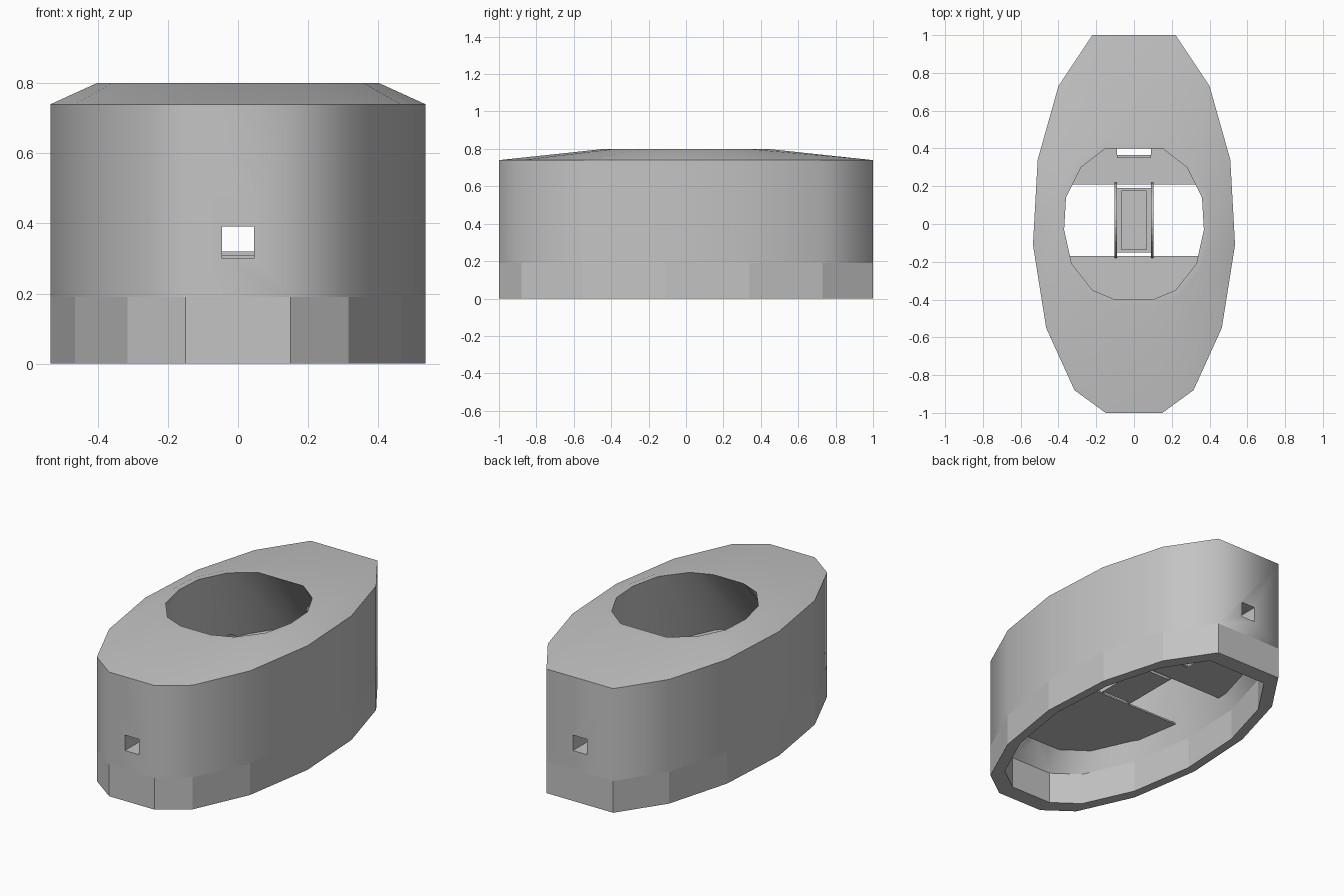
import bpy, bmesh, math
from mathutils import Vector

cube = bpy.data.objects.get("Cube")
if cube:
    bpy.data.objects.remove(cube)

grey = bpy.data.materials.new("plain_grey")
grey.use_nodes = True
grey.diffuse_color = (0.55, 0.55, 0.55, 1)
grey.node_tree.nodes["Principled BSDF"].inputs["Base Color"].default_value = (0.55, 0.55, 0.55, 1)


def finish(name, bm):
    bmesh.ops.recalc_face_normals(bm, faces=bm.faces)
    mesh = bpy.data.meshes.new(name)
    bm.to_mesh(mesh)
    bm.free()
    mesh.materials.append(grey)
    obj = bpy.data.objects.new(name, mesh)
    bpy.context.collection.objects.link(obj)
    return obj


def box(name, lo, hi):
    bm = bmesh.new()
    bmesh.ops.create_cube(bm, size=1)
    for v in bm.verts:
        v.co = [a + (c + 0.5) * (b - a) for a, b, c in zip(lo, hi, v.co)]
    return finish(name, bm)


def cut(obj, cutter):
    mod = obj.modifiers.new("cut", 'BOOLEAN')
    mod.operation = 'DIFFERENCE'
    mod.solver = 'EXACT'
    mod.object = cutter
    select(obj)
    bpy.ops.object.modifier_apply(modifier=mod.name)
    bpy.data.objects.remove(cutter)


def select(obj):
    bpy.ops.object.select_all(action='DESELECT')
    obj.select_set(True)
    bpy.context.view_layer.objects.active = obj


def prism(bm, points, offset):
    face = bm.faces.new([bm.verts.new(p) for p in points])
    new = bmesh.ops.extrude_face_region(bm, geom=[face])["geom"]
    bmesh.ops.translate(bm, vec=offset, verts=[g for g in new if isinstance(g, bmesh.types.BMVert)])


def mirrored(half):
    return [Vector(p) for p in half] + [Vector((-x, y)) for x, y in reversed(half)]


# Outlines of the body and of its round opening
outer = mirrored([(0.22, 1), (0.40, 0.73), (0.51, 0.34), (0.535, -0.11),
                  (0.465, -0.55), (0.315, -0.88), (0.15, -1)])
hole = mirrored([(0.15, 0.40), (0.28, 0.30), (0.36, 0.14), (0.37, -0.03),
                 (0.33, -0.21), (0.22, -0.35), (0.10, -0.40)])
inner = [p * 0.9 for p in outer]
rim = [p * 1.09 for p in hole]
BAND = 0.19

# Body: closed loft from the base up the outside, over the roof and down the funnel
bm = bmesh.new()
stations = [(outer, 0), (outer, BAND), (outer, 0.74), (rim, 0.8),
            (hole, 0.8), (inner, BAND), (inner, 0)]
rings = [[bm.verts.new((p.x, p.y, z)) for p in loop] for loop, z in stations]
count = len(outer)
for k, ring in enumerate(rings):
    nxt = rings[(k + 1) % len(rings)]
    for i in range(count):
        j = (i + 1) % count
        bm.faces.new((ring[i], ring[j], nxt[j], nxt[i]))
body = finish("body_shell", bm)

# Small square windows through the front and back walls
cut(body, box("window_cutter", (-0.046, -1.2, 0.30), (0.046, 1.2, 0.392)))
select(body)
bpy.ops.object.shade_smooth_by_angle(angle=math.radians(61))
for f in body.data.polygons:
    if f.center.z < BAND - 0.01:
        f.use_smooth = False

# Floor plates at the two ends of the funnel
t = (0.30 - BAND) / (0.8 - BAND)
section = [a.lerp(b, t) * 1.01 for a, b in zip(inner, hole)]
for name, edge, side in (("front_floor_plate", -0.17, 1), ("back_floor_plate", 0.21, -1)):
    bm = bmesh.new()
    prism(bm, [(p.x, p.y, 0.30) for p in section], (0, 0, 0.01))
    res = bmesh.ops.bisect_plane(bm, geom=bm.verts[:] + bm.edges[:] + bm.faces[:],
                                 plane_co=(0, edge, 0), plane_no=(0, side, 0), clear_outer=True)
    bmesh.ops.holes_fill(bm, edges=[e for e in bm.edges if e.is_boundary])
    plate = finish(name, bm)
cut(plate, box("slot_cutter", (-0.09, 0.36, 0.2), (0.09, 0.42, 0.4)))
box("slot_lip", (-0.09, 0.35, 0.305), (0.09, 0.365, 0.32))

# Central tray with a low raised frame
box("tray_floor", (-0.085, -0.15, 0.30), (0.085, 0.19, 0.31))
box("tray_front_edge", (-0.085, -0.15, 0.30), (0.085, -0.135, 0.32))
box("tray_back_edge", (-0.085, 0.175, 0.30), (0.085, 0.19, 0.32))

# Arched cheeks and rails on both sides of the tray
for name, s in (("left", 1), ("right", -1)):
    bm = bmesh.new()
    arch = [(s * 0.09, 0.02 + 0.2 * math.cos(a), 0.30 + 0.28 * math.sin(a))
            for a in (math.pi * k / 16 for k in range(17))]
    prism(bm, arch, (s * 0.012, 0, 0))
    finish(name + "_tray_cheek", bm)
    x0, x1 = sorted((s * 0.065, s * 0.09))
    box(name + "_tray_rail", (x0, -0.15, 0.30), (x1, 0.19, 0.32))
